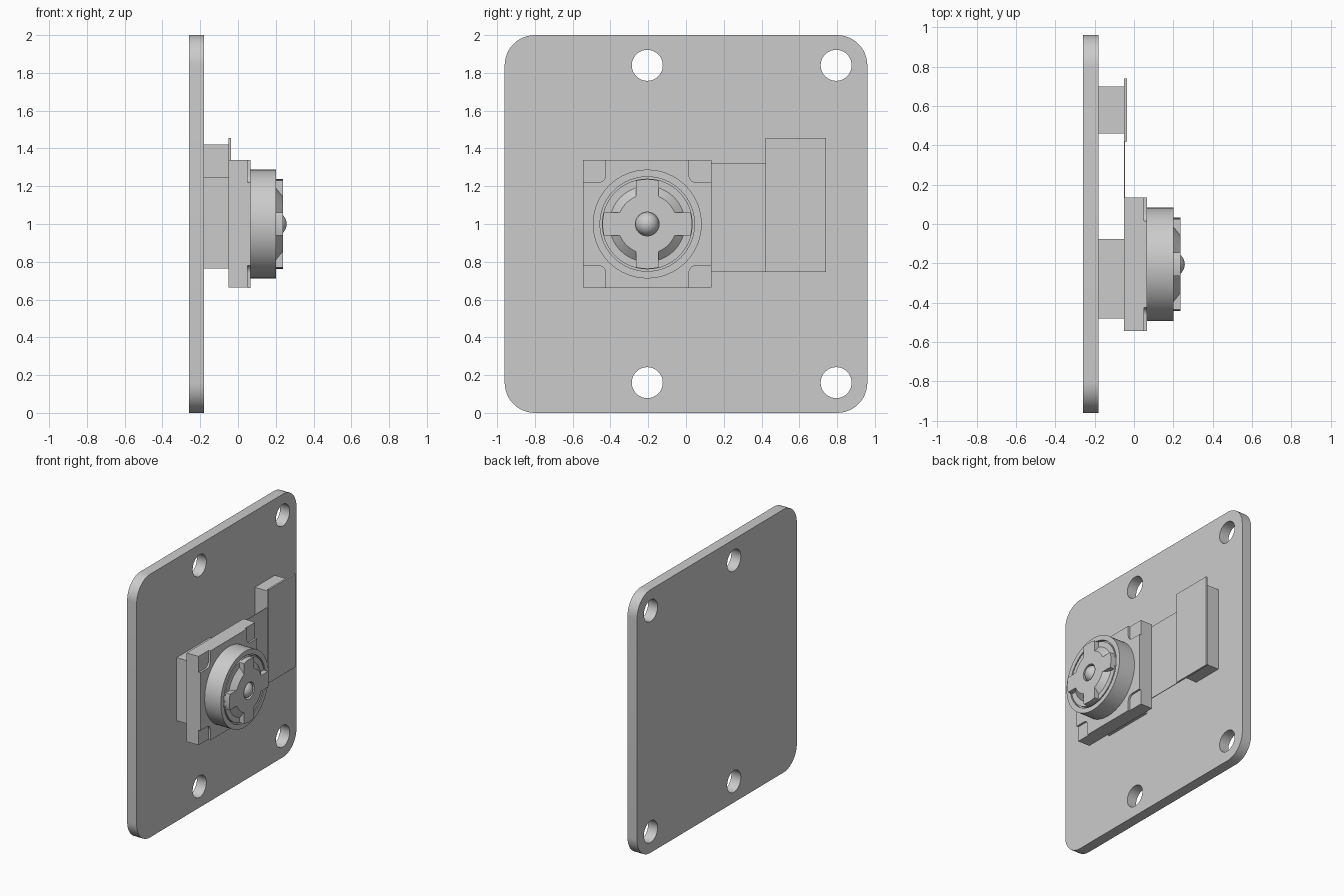
import bpy, bmesh
from math import sin, cos, asin, pi, radians
from mathutils import Matrix

cube = bpy.data.objects.get("Cube")
if cube:
    bpy.data.objects.remove(cube, do_unlink=True)

grey = bpy.data.materials.new("plain grey")
grey.use_nodes = True
colour = (0.6, 0.6, 0.6, 1)
grey.diffuse_color = colour
grey.node_tree.nodes["Principled BSDF"].inputs["Base Color"].default_value = colour

LENS_Y, LENS_Z = -0.205, 1.0


def finish(name, bm):
    bmesh.ops.recalc_face_normals(bm, faces=bm.faces)
    mesh = bpy.data.meshes.new(name)
    bm.to_mesh(mesh)
    bm.free()
    mesh.materials.append(grey)
    obj = bpy.data.objects.new(name, mesh)
    bpy.context.collection.objects.link(obj)
    bpy.ops.object.select_all(action="DESELECT")
    obj.select_set(True)
    bpy.context.view_layer.objects.active = obj
    bpy.ops.object.shade_smooth_by_angle(angle=radians(30))
    return obj


def arc(cy, cz, r, a0, a1, n):
    return [(cy + r * cos(a0 + (a1 - a0) * i / n),
             cz + r * sin(a0 + (a1 - a0) * i / n)) for i in range(n + 1)]


def circle(cy, cz, r, n=48):
    return arc(cy, cz, r, 0, 2 * pi, n)[:-1]


def prism(name, loops, x0, x1):
    """Fill outlines in the y-z plane (later loops are holes) and extrude along x."""
    bm = bmesh.new()
    edges = []
    for loop in loops:
        vs = [bm.verts.new((x0, y, z)) for y, z in loop]
        edges += [bm.edges.new((vs[i - 1], vs[i])) for i in range(len(vs))]
    bmesh.ops.triangle_fill(bm, edges=edges, use_beauty=True, normal=(1, 0, 0))
    out = bmesh.ops.extrude_face_region(bm, geom=bm.faces[:], use_keep_orig=True)
    moved = [g for g in out["geom"] if isinstance(g, bmesh.types.BMVert)]
    bmesh.ops.translate(bm, verts=moved, vec=(x1 - x0, 0, 0))
    return finish(name, bm)


def box(name, x, y, z):
    bm = bmesh.new()
    bmesh.ops.create_cube(bm, size=1)
    for v in bm.verts:
        v.co = [r[0] if c < 0 else r[1] for c, r in zip(v.co, (x, y, z))]
    return finish(name, bm)


def lathe(name, profile, n=64):
    """Spin (x, radius) points about the lens axis."""
    bm = bmesh.new()
    rings = [[bm.verts.new((x, LENS_Y + r * cos(2 * pi * i / n),
                            LENS_Z + r * sin(2 * pi * i / n))) for i in range(n)]
             for x, r in profile]
    for a, b in zip(rings, rings[1:]):
        for i in range(n):
            bm.faces.new((a[i - 1], a[i], b[i], b[i - 1]))
    return finish(name, bm)


# Mounting plate with rounded corners and four holes
outline = []
for k, (sy, sz) in enumerate(((1, 1), (-1, 1), (-1, -1), (1, -1))):
    outline += arc(sy * 0.8, 1 + sz * 0.84, 0.16, k * pi / 2, (k + 1) * pi / 2, 12)
holes = [circle(y, z, 0.082) for y in (-0.205, 0.795) for z in (0.16, 1.84)]
prism("mounting_plate", [outline] + holes, -0.26, -0.18)

# Spacer blocks, connector board and flat ribbon
box("sensor_spacer", (-0.18, -0.05), (-0.48, -0.075), (0.765, 1.245))
box("connector_block", (-0.18, -0.05), (0.46, 0.70), (0.78, 1.42))
box("connector_board", (-0.05, -0.036), (0.42, 0.74), (0.745, 1.455))
box("flat_ribbon", (-0.05, -0.045), (0.13, 0.42), (0.745, 1.32))

# Sensor housing, its front step notched at every corner
box("sensor_housing", (-0.05, 0.05), (-0.545, 0.135), (0.665, 1.34))
half, notch, fillet = 0.34, 0.12, 0.04
step = []
for k in range(4):
    inner = half - notch
    pts = [(half, inner)] + arc(inner + fillet, inner + fillet, fillet,
                                -pi / 2, -pi, 6) + [(inner, half)]
    c, s = round(cos(k * pi / 2)), round(sin(k * pi / 2))
    step += [(LENS_Y + c * y - s * z, LENS_Z + s * y + c * z) for y, z in pts]
prism("housing_step", [step], 0.05, 0.065)

# Lens barrel with a fine groove and a central bore
lathe("lens_barrel", [(0.065, 0.288), (0.2, 0.288), (0.2, 0.25), (0.18, 0.25),
                      (0.18, 0.24), (0.2, 0.24), (0.2, 0.063), (0.18, 0.063)])

# Four-armed lens cap and the sloped ring between its arms
arm, tip, hub = 0.06, 0.237, 0.157
cross = []
for k in range(4):
    mid = k * pi / 2
    a, b = asin(arm / tip), asin(arm / hub)
    cross += arc(LENS_Y, LENS_Z, tip, mid - a, mid + a, 8)
    cross += arc(LENS_Y, LENS_Z, hub, mid + b, mid + pi / 2 - b, 8)
prism("lens_cap_cross", [cross, circle(LENS_Y, LENS_Z, 0.063)], 0.2, 0.237)
lathe("lens_cap_slope", [(0.2, 0.2), (0.237, hub)])

# Glass bead in the middle
bm = bmesh.new()
bmesh.ops.create_uvsphere(bm, u_segments=32, v_segments=16, radius=0.063,
                          matrix=Matrix.Translation((0.195, LENS_Y, LENS_Z))
                          @ Matrix.Rotation(pi / 2, 4, "Y"))
finish("lens_bead", bm)
